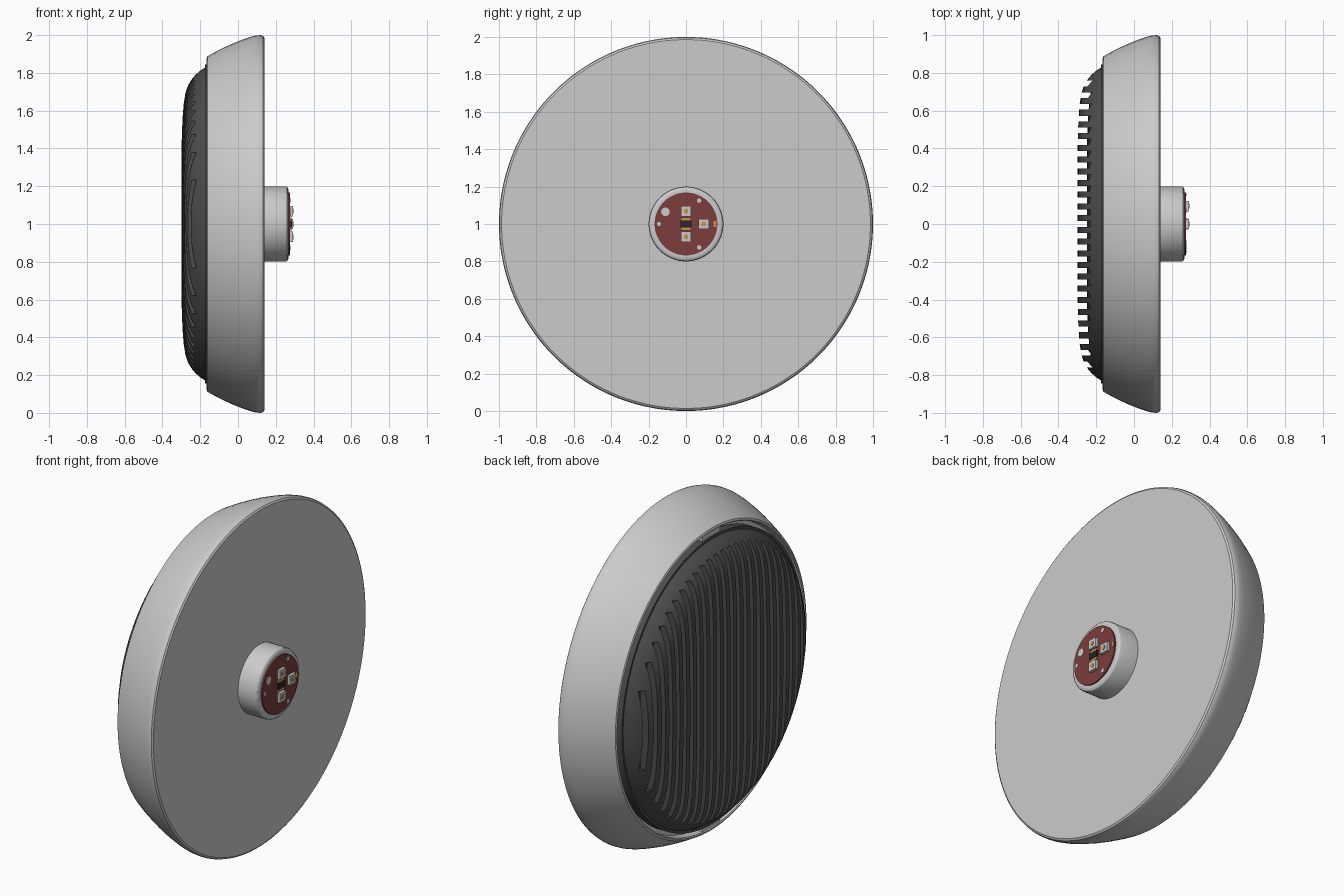
import bpy, bmesh, math

if "Cube" in bpy.data.objects:
    bpy.data.objects.remove(bpy.data.objects["Cube"])

C = 1.0  # height of the central axis, which runs along x


def material(name, rgb):
    m = bpy.data.materials.new(name)
    m.diffuse_color = (*rgb, 1)
    m.use_nodes = True
    m.node_tree.nodes["Principled BSDF"].inputs["Base Color"].default_value = m.diffuse_color
    return m


DARK = material("dark_plastic", (0.075, 0.075, 0.075))
RED = material("red_board", (0.2, 0.045, 0.045))
GOLD = material("gold", (0.6, 0.3, 0.08))
BLACK = material("black", (0.02, 0.02, 0.02))


def finish(bm, name, mat=None, smooth=True):
    bmesh.ops.recalc_face_normals(bm, faces=bm.faces)
    me = bpy.data.meshes.new(name)
    bm.to_mesh(me)
    bm.free()
    ob = bpy.data.objects.new(name, me)
    bpy.context.collection.objects.link(ob)
    if mat:
        me.materials.append(mat)
    if smooth:
        shade(ob)
    return ob


def activate(ob):
    bpy.ops.object.select_all(action='DESELECT')
    ob.select_set(True)
    bpy.context.view_layer.objects.active = ob


def shade(ob):
    activate(ob)
    bpy.ops.object.shade_smooth_by_angle(angle=math.radians(30))


def lathe(name, profile, mat=None, n=96, y=0, z=C, smooth=True):
    """Revolve (x, radius) points about an x-parallel axis, capping both ends."""
    bm = bmesh.new()
    rings = []
    for x, r in profile:
        rings.append([bm.verts.new((x, y + r * math.cos(2 * math.pi * (i + .5) / n),
                                    z + r * math.sin(2 * math.pi * (i + .5) / n)))
                      for i in range(n)])
    for a, b in zip(rings, rings[1:]):
        for i in range(n):
            j = (i + 1) % n
            bm.faces.new((a[i], a[j], b[j], b[i]))
    bm.faces.new(rings[0])
    bm.faces.new(rings[-1])
    return finish(bm, name, mat, smooth)


def box(name, x0, x1, y, z, sy, sz, mat=None):
    bm = bmesh.new()
    bmesh.ops.create_cube(bm, size=1)
    for v in bm.verts:
        v.co = ((x0 + x1) / 2 + v.co.x * (x1 - x0), y + v.co.y * sy, z + v.co.z * sz)
    return finish(bm, name, mat, smooth=False)


# Housing: flared body with flat mounting face and a recess for the grille
lathe("housing", [(-0.12, 0.868), (-0.162, 0.872), (-0.166, 0.878), (-0.162, 0.888),
                  (-0.13, 0.906), (-0.08, 0.932), (-0.03, 0.955), (0.02, 0.975),
                  (0.07, 0.992), (0.1, 0.999), (0.12, 1.0), (0.133, 0.996),
                  (0.14, 0.986)], n=128)

# Grille dome
DOME = [(-0.172, 0.83), (-0.2, 0.812), (-0.225, 0.79), (-0.246, 0.765), (-0.264, 0.735),
        (-0.278, 0.695), (-0.287, 0.64), (-0.293, 0.57), (-0.297, 0.48), (-0.3, 0.36)]
grille = lathe("grille_dome", [(-0.11, 0.845), (-0.174, 0.845)] + DOME, DARK, n=128,
               smooth=False)


def dome_x(r):
    for (xa, ra), (xb, rb) in zip(DOME, DOME[1:]):
        if rb <= r <= ra:
            return xa + (xb - xa) * (ra - r) / (ra - rb)
    return DOME[-1][0]


# Slot cutters whose floors follow the dome
bm = bmesh.new()
STEPS, HALF, REACH = 20, 0.015, 0.78
for k in range(-12, 13):
    y = k * 0.062
    half_len = math.sqrt(REACH ** 2 - y ** 2)
    loops = []
    for s in range(STEPS + 1):
        z = -half_len * math.cos(math.pi * s / STEPS)
        floor = min(dome_x(math.hypot(y, z)) + 0.05, -0.213)
        loops.append([bm.verts.new(p) for p in (
            (floor, y - HALF, C + z), (floor, y + HALF, C + z),
            (-0.4, y + HALF, C + z), (-0.4, y - HALF, C + z))])
    for a, b in zip(loops, loops[1:]):
        for i in range(4):
            j = (i + 1) % 4
            bm.faces.new((a[i], a[j], b[j], b[i]))
    bm.faces.new(loops[0])
    bm.faces.new(loops[-1])
cutter = finish(bm, "slot_cutter", DARK, smooth=False)
cutter.hide_render = True

mod = grille.modifiers.new("slots", 'BOOLEAN')
mod.operation = 'DIFFERENCE'
mod.solver = 'EXACT'
mod.object = cutter
activate(grille)
bpy.ops.object.modifier_apply(modifier="slots")
bpy.data.objects.remove(cutter)
shade(grille)

# Retaining tabs in the groove, top and bottom
for side, label in ((1, "top"), (-1, "bottom")):
    box("retaining_tab_" + label, -0.165, -0.11, 0, C + side * 0.857, 0.16, 0.03)

# Rear hub
lathe("hub", [(0.135, 0.2), (0.25, 0.2), (0.259, 0.197), (0.265, 0.19), (0.267, 0.18),
              (0.267, 0.168)], n=64)

# Circuit board
lathe("circuit_board", [(0.262, 0.168), (0.275, 0.168)], RED, n=64)

# Terminals with a gold pin in each
for i, (y, z) in enumerate(((0, 1.068), (0, 0.932), (0.095, 1.0))):
    box(f"terminal_{i}", 0.272, 0.292, y, z, 0.055, 0.055)
    lathe(f"terminal_pin_{i}", [(0.288, 0.013), (0.295, 0.013)], GOLD, 16, y, z)

# Central chip with gold contacts
box("chip", 0.272, 0.287, 0, C, 0.06, 0.036, BLACK)
for side in (1, -1):
    box("chip_contact", 0.272, 0.284, 0, C + side * 0.027, 0.056, 0.014, GOLD)

# Edge contact
box("edge_contact", 0.272, 0.279, 0.155, C, 0.014, 0.03, GOLD)

# Board mounting points
for i, (y, z, r) in enumerate(((-0.11, 1.065, 0.023), (0.07, 1.125, 0.012),
                               (-0.145, 1.0, 0.011), (0.07, 0.875, 0.012))):
    lathe(f"mounting_point_{i}", [(0.272, r), (0.277, r)], None, 20, y, z)
